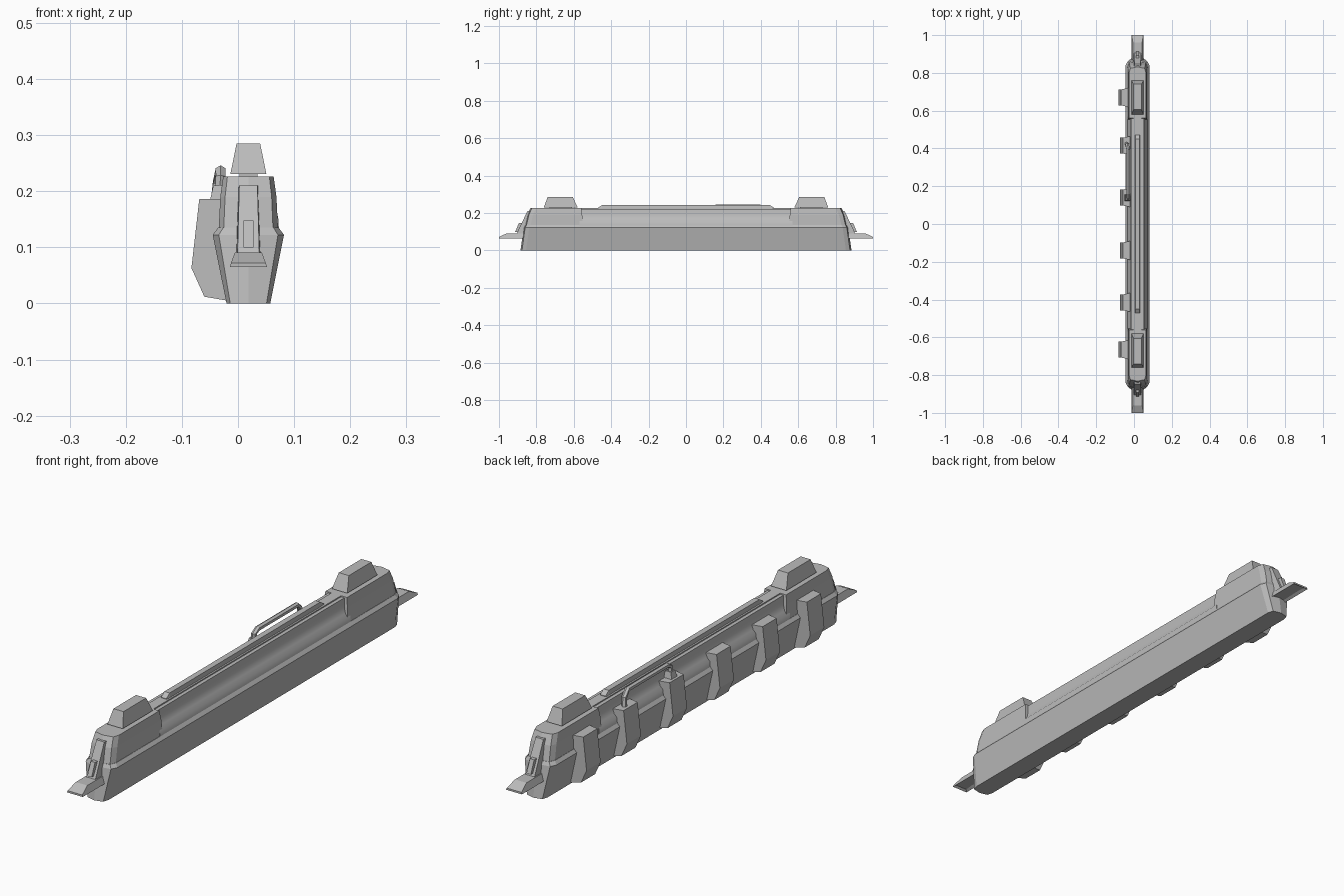
import bpy, bmesh, math
from mathutils import Vector

cube = bpy.data.objects.get("Cube")
if cube:
    bpy.data.objects.remove(cube)

CX = 0.0185  # hull centre line

grey = bpy.data.materials.new("plain_grey")
grey.use_nodes = True
grey.diffuse_color = (0.5, 0.5, 0.5, 1)
grey.node_tree.nodes["Principled BSDF"].inputs["Base Color"].default_value = (0.5, 0.5, 0.5, 1)


def finish(name, bm, smooth=False):
    bmesh.ops.recalc_face_normals(bm, faces=bm.faces)
    mesh = bpy.data.meshes.new(name)
    bm.to_mesh(mesh)
    bm.free()
    mesh.materials.append(grey)
    obj = bpy.data.objects.new(name, mesh)
    bpy.context.collection.objects.link(obj)
    if smooth:
        bpy.ops.object.select_all(action='DESELECT')
        obj.select_set(True)
        bpy.context.view_layer.objects.active = obj
        bpy.ops.object.shade_smooth_by_angle(angle=math.radians(40))
    return obj


def loft(name, rings, smooth=False):
    """Skin a list of equal-length point rings and cap both ends."""
    bm = bmesh.new()
    loops = [[bm.verts.new(p) for p in ring] for ring in rings]
    n = len(loops[0])
    for a, b in zip(loops, loops[1:]):
        for i in range(n):
            j = (i + 1) % n
            bm.faces.new((a[i], a[j], b[j], b[i]))
    bm.faces.new(loops[0][::-1])
    bm.faces.new(loops[-1])
    return finish(name, bm, smooth)


def frustum(name, lower, upper):
    """Tapered box; each level is (x half, y min, y max, z)."""
    return loft(name, [[(CX - w, a, z), (CX + w, a, z), (CX + w, b, z), (CX - w, b, z)]
                       for w, a, b, z in (lower, upper)])


def half_prow(w, tip, z, s, inner):
    """Outline of one hull end: straight sides, chamfer and shallow point."""
    return [(CX + w, s * inner, z), (CX + w, s * (tip - 0.03), z),
            (CX + w * 0.83, s * (tip - 0.008), z), (CX, s * tip, z),
            (CX - w * 0.83, s * (tip - 0.008), z), (CX - w, s * (tip - 0.03), z),
            (CX - w, s * inner, z)]


# Lower hull: flared sides, pointed at both ends, shelf on top
levels = [(0.039, 0.885, 0), (0.0635, 0.868, 0.122), (0.054, 0.862, 0.135)]
loft("lower_hull", [half_prow(w, t, z, 1, 0.2) + half_prow(w, t, z, -1, 0.2)[::-1]
                    for w, t, z in levels])

# Waist between the end blocks, with scooped sides
side = [(0.055, 0.125), (0.053, 0.155), (0.043, 0.168), (0.037, 0.19), (0.034, 0.222)]
section = side + [(-x, z) for x, z in reversed(side)]
loft("middle_superstructure", [[(CX + x, y, z) for x, z in section] for y in (-0.57, 0.57)], True)

# Long rail along the top
frustum("top_rail_base", (0.021, -0.56, 0.56, 0.215), (0.02, -0.56, 0.56, 0.226))
loft("top_rail", [[(CX + x, y, z) for x, z in
                   ((-0.014, 0.222), (0.014, 0.222), (0.011, z1), (-0.011, z1))]
                  for y, z1 in ((-0.47, 0.228), (-0.45, 0.242), (0.45, 0.242), (0.47, 0.228))])

for s, end in ((-1, "front"), (1, "back")):
    def span(a, b):
        return tuple(sorted((s * a, s * b)))

    # Raised end block of the hull, flaring into the waist
    rings = [half_prow(w, t, z, s, i) for w, t, z, i in
             ((0.053, 0.862, 0.13, 0.55), (0.05, 0.848, 0.19, 0.555), (0.045, 0.832, 0.226, 0.56))]
    loft(end + "_block", rings)
    # Roof housing on a narrow foot
    frustum(end + "_housing_foot", (0.016, *span(0.61, 0.73), 0.222), (0.016, *span(0.61, 0.73), 0.232))
    frustum(end + "_housing", (0.032, *span(0.58, 0.76), 0.231), (0.021, *span(0.605, 0.74), 0.285))

    # Sloping end column with a small raised panel
    loft(end + "_column", [[(CX - w, s * a, z), (CX + w, s * a, z), (CX + w * 0.85, s * b, z),
                            (CX - w * 0.85, s * b, z)]
                           for w, a, b, z in ((0.023, 0.84, 0.908, 0.085), (0.019, 0.81, 0.848, 0.21))])
    loft(end + "_column_panel", [[(CX - 0.009, s * a, z), (CX + 0.009, s * a, z),
                                  (CX + 0.009, s * b, z), (CX - 0.009, s * b, z)]
                                 for a, b, z in ((0.86, 0.913, 0.1), (0.85, 0.893, 0.148))])

    # Projecting foot with a sloped tip and hollow underside
    bm = bmesh.new()
    rows = [(0.84, 0.091), (0.96, 0.091), (1.0, 0.072)]
    top = [[bm.verts.new((CX + k * (0.024 if i < 2 else 0.031), s * y, z)) for k in (-1, 1)]
           for i, (y, z) in enumerate(rows)]
    low = [[bm.verts.new((CX + k * 0.033, s * y, 0.065)) for k in (-1, 1)] for y, z in rows]
    for i in range(2):
        for r in (top, low):
            bm.faces.new((r[i][0], r[i][1], r[i + 1][1], r[i + 1][0]))
        for k in (0, 1):
            bm.faces.new((top[i][k], top[i + 1][k], low[i + 1][k], low[i][k]))
    for i in (0, 2):
        bm.faces.new((top[i][0], top[i][1], low[i][1], low[i][0]))
    bmesh.ops.recalc_face_normals(bm, faces=bm.faces)
    under = [f for f in bm.faces if f.normal.z < -0.9]
    bmesh.ops.inset_region(bm, faces=under, thickness=0.012)
    bmesh.ops.translate(bm, verts=list({v for f in under for v in f.verts}), vec=(0, 0, 0.006))
    finish(end + "_foot", bm)

# Side fenders: one angular profile, narrower on the outside
fender = [(-0.02, 0.005), (-0.06, 0.012), (-0.083, 0.063), (-0.069, 0.186), (-0.03, 0.186)]
for n, y in enumerate((-0.665, -0.415, -0.14, 0.14, 0.415, 0.67), 1):
    shift = 0 if abs(y) > 0.6 else 0.01
    loft("side_fender_%d" % n,
         [[(x + shift, y + k * (0.042 if x < -0.05 else 0.05), z) for x, z in fender] for k in (-1, 1)])

# Bent pipe joining two fenders
path = [(-0.04, 0.425, 0.18), (-0.036, 0.42, 0.215), (-0.031, 0.395, 0.236),
        (-0.031, 0.16, 0.236), (-0.031, 0.14, 0.225), (-0.034, 0.14, 0.18)]
pts = [Vector(p) for p in path]
rings = []
for i, p in enumerate(pts):
    d = (pts[min(i + 1, len(pts) - 1)] - pts[max(i - 1, 0)]).normalized()
    u = d.cross(Vector((1, 0, 0))).normalized()
    v = d.cross(u)
    rings.append([p + 0.01 * (u * math.cos(a) + v * math.sin(a))
                  for a in (math.tau * k / 6 for k in range(6))])
loft("side_pipe", rings)
loft("pipe_socket", [[(-0.032 + i * r, 0.14 + j * r, z) for i, j in ((-1, -1), (1, -1), (1, 1), (-1, 1))]
                     for r, z in ((0.018, 0.183), (0.012, 0.21))])
